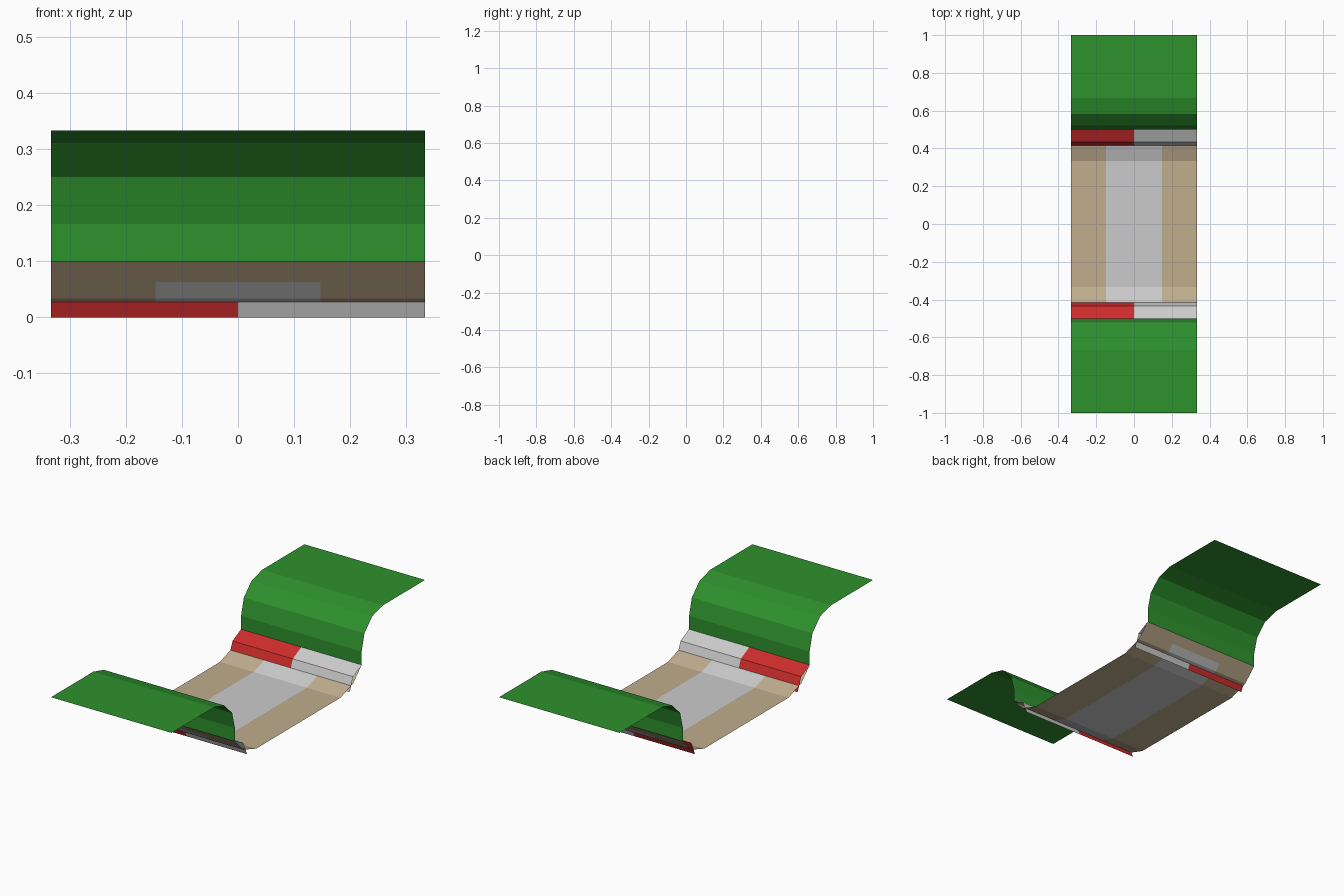
import bpy
from math import sin, cos, radians

if "Cube" in bpy.data.objects:
    bpy.data.objects.remove(bpy.data.objects["Cube"])

W = 1 / 3       # half width of the piece
G = 0.147       # half width of the paved strip


def material(name, rgb):
    m = bpy.data.materials.new(name)
    m.diffuse_color = (*rgb, 1)
    m.use_nodes = True
    m.node_tree.nodes["Principled BSDF"].inputs["Base Color"].default_value = m.diffuse_color
    return m


green = material("grass", (0.027, 0.283, 0.027))
brown = material("dirt", (0.53, 0.42, 0.27))
red = material("red_paint", (0.61, 0.025, 0.025))
white = material("white_paint", (0.6, 0.6, 0.6))
grey = material("paving", (0.57, 0.57, 0.57))


def sheet(name, profile, x0, x1, mat):
    """Open sheet: a (y, z) profile, ordered front to back, swept along x."""
    verts = [(x, y, z) for y, z in profile for x in (x0, x1)]
    faces = [(2 * i, 2 * i + 1, 2 * i + 3, 2 * i + 2)
             for i in range(len(profile) - 1)]
    mesh = bpy.data.meshes.new(name)
    mesh.from_pydata(verts, [], faces)
    mesh.materials.append(mat)
    obj = bpy.data.objects.new(name, mesh)
    bpy.context.collection.objects.link(obj)
    return obj


def to_front(profile):
    """Mirror a back-side profile to the front, keeping front-to-back order."""
    return [(-y, z) for y, z in reversed(profile)]


# Back-side profiles
R = 1 / 6
bank = [(0.5, 0.1)]
bank += [(4 * R - R * cos(radians(a)), R + R * sin(radians(a))) for a in (0, 30, 60, 90)]
bank += [(1.0, 2 * R)]
curb = [(0.405, 0.0), (0.433, 0.067), (0.5, 0.1)]
bed = [(1 / 3, 0.0), (0.4333, 0.0333), (0.4633, 0.0633)]
bed_top = [(0.4633, 0.0633), (0.5, 0.1)]

# Grass banks, curbs and the dirt above the paved strip on both sides
for side, shape in (("back", lambda p: p), ("front", to_front)):
    sheet(side + "_grass_bank", shape(bank), -W, W, green)
    sheet(side + "_red_curb", shape(curb), -W, 0, red)
    sheet(side + "_white_curb", shape(curb), 0, W, white)
    sheet(side + "_dirt_end", shape(bed_top), -G, G, brown)

# Channel bed: dirt edges with a paved strip in the middle
full_bed = to_front(bed) + bed
edge_bed = to_front(bed_top)[:1] + full_bed + bed_top[1:]
sheet("left_dirt", edge_bed, -W, -G, brown)
sheet("right_dirt", edge_bed, G, W, brown)
sheet("paved_strip", full_bed, -G, G, grey)
